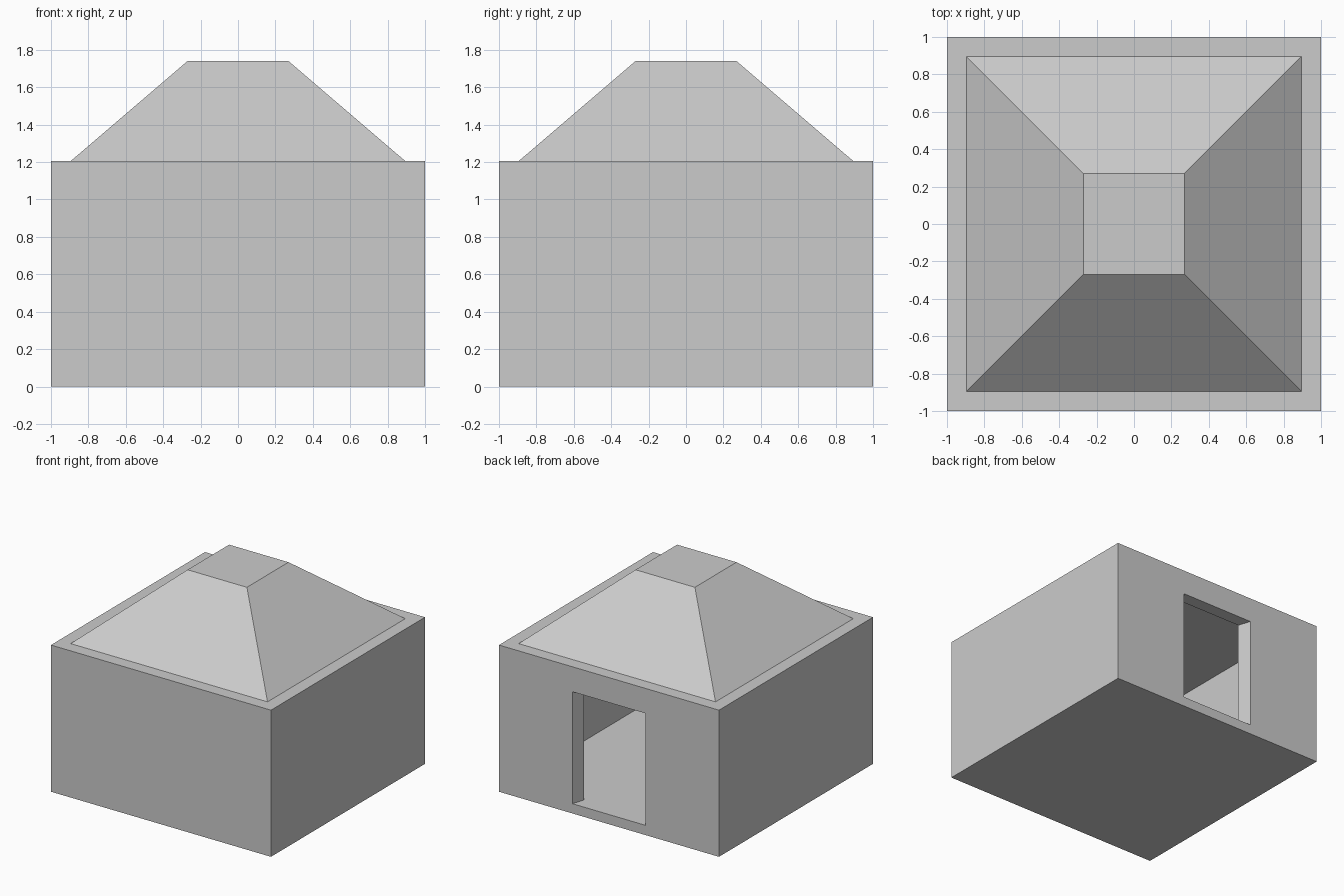
import bpy, bmesh

if "Cube" in bpy.data.objects:
    bpy.data.objects.remove(bpy.data.objects["Cube"])


def loft(name, ring_a, ring_b):
    """Closed solid between two four-point rings."""
    bm = bmesh.new()
    a = [bm.verts.new(p) for p in ring_a]
    b = [bm.verts.new(p) for p in ring_b]
    bm.faces.new(a)
    bm.faces.new(b)
    for i in range(4):
        j = (i + 1) % 4
        bm.faces.new((a[i], a[j], b[j], b[i]))
    bmesh.ops.recalc_face_normals(bm, faces=bm.faces[:])
    mesh = bpy.data.meshes.new(name)
    bm.to_mesh(mesh)
    bm.free()
    obj = bpy.data.objects.new(name, mesh)
    bpy.context.collection.objects.link(obj)
    return obj


def square(r, z):
    return [(-r, -r, z), (r, -r, z), (r, r, z), (-r, r, z)]


def door_ring(y):
    # the doorway narrows towards the inside, in proportion to y
    w = y / 3
    return [(-w, y, FLOOR), (w, y, FLOOR), (w, y, DOOR_TOP), (-w, y, DOOR_TOP)]


FLOOR, DOOR_TOP, WALL_TOP, ROOF_TOP = 0.08, 1.0, 1.205, 1.74
INNER = 0.895

# walls and floor in one block, hollowed by the room and the back doorway
walls = loft("walls", square(1, 0), square(1, WALL_TOP))
room = loft("room_cutter", square(INNER, FLOOR), square(INNER, WALL_TOP + 0.2))
door = loft("doorway_cutter", door_ring(0.8), door_ring(1.1))
bpy.context.view_layer.objects.active = walls
for cutter in (room, door):
    cutter.hide_render = True
    mod = walls.modifiers.new(cutter.name, 'BOOLEAN')
    mod.operation = 'DIFFERENCE'
    mod.solver = 'EXACT'
    mod.object = cutter
    bpy.ops.object.modifier_apply(modifier=mod.name)
    bpy.data.objects.remove(cutter)

# flat-topped roof, its underside is the ceiling
loft("roof", square(INNER, WALL_TOP), square(0.27, ROOF_TOP))
